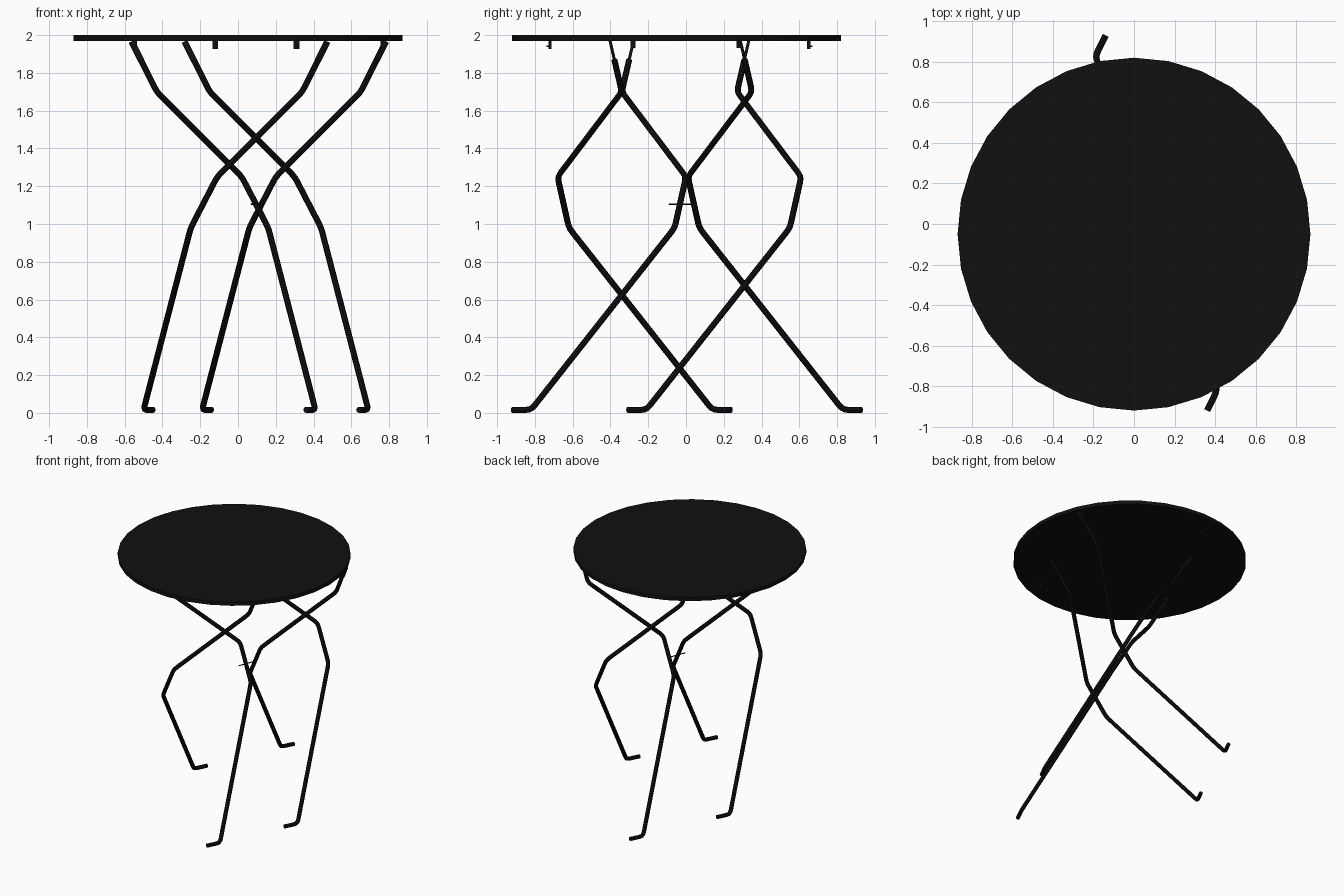
import bpy
from math import radians
from mathutils import Vector, Matrix

cube = bpy.data.objects.get("Cube")
if cube:
    bpy.data.objects.remove(cube, do_unlink=True)

BLACK = (0.005, 0.005, 0.005, 1)
black = bpy.data.materials.new("black paint")
black.use_nodes = True
black.diffuse_color = BLACK
black.node_tree.nodes["Principled BSDF"].inputs["Base Color"].default_value = BLACK


def finish(name, smooth=True):
    ob = bpy.context.object
    ob.name = name
    ob.data.materials.clear()
    ob.data.materials.append(black)
    if smooth:
        bpy.ops.object.shade_smooth_by_angle(angle=radians(40))
    return ob


def box(name, loc, size):
    bpy.ops.mesh.primitive_cube_add(size=1)
    ob = finish(name, False)
    ob.data.transform(Matrix.Translation(loc) @ Matrix.Diagonal((*size, 1)))
    return ob


def rounded(points, reach=0.03):
    """Replace each inner corner with a short arc."""
    path = [points[0]]
    for a, b, c in zip(points, points[1:], points[2:]):
        p = b + (a - b).normalized() * reach
        q = b + (c - b).normalized() * reach
        for t in (0, 0.33, 0.67, 1):
            path.append(p * (1 - t) ** 2 + b * 2 * t * (1 - t) + q * t * t)
    return path + [points[-1]]


def tube(name, points, radius):
    curve = bpy.data.curves.new(name, "CURVE")
    curve.dimensions = "3D"
    curve.bevel_depth = radius
    curve.bevel_resolution = 2
    curve.use_fill_caps = True
    spline = curve.splines.new("POLY")
    spline.points.add(len(points) - 1)
    for sp, p in zip(spline.points, points):
        sp.co = (*p, 1)
    ob = bpy.data.objects.new(name, curve)
    bpy.context.collection.objects.link(ob)
    bpy.ops.object.select_all(action="DESELECT")
    ob.select_set(True)
    bpy.context.view_layer.objects.active = ob
    bpy.ops.object.convert(target="MESH")
    return finish(name)


# Round table top
bpy.ops.mesh.primitive_cylinder_add(vertices=32, radius=0.87, depth=0.03,
                                    location=(0, -0.05, 1.985))
finish("table_top")

# Bent legs: one shared shape, placed in two parallel pairs facing each other
LEG = [(-0.05 * -1, -0.10, 0.016), (0, 0, 0.016), (0.25, 0.76, 0.98),
       (0.39, 0.82, 1.25), (0.84, 0.48, 1.70), (0.97, 0.54, 1.96)]


def leg(name, x, y, side):
    pts = [Vector((x + side * px, y - side * py * 1, z)) for px, py, z in LEG]
    knee, top = pts[-2], pts[-1]
    neck = knee.lerp(top, 0.65)
    tube(name, rounded(pts[:-1] + [neck]), 0.016)
    # Flattened end under the table top
    axis = (top - knee).normalized()
    flat = axis.cross(Vector((1, 0, 0))).normalized()
    wide = flat.cross(axis)
    rot = Matrix((wide, flat, axis)).transposed().to_4x4()
    tab = box(name + "_flat_end", (0, 0, 0),
              (0.032, 0.016, (top - neck).length + 0.01))
    tab.data.transform(Matrix.Translation((neck + top) / 2) @ rot)


leg("front_inner_leg", 0.41, -0.82, -1)
leg("front_outer_leg", 0.69, -0.21, -1)
leg("back_outer_leg", -0.50, 0.14, 1)
leg("back_inner_leg", -0.19, 0.83, 1)

# Pivot pin where the inner legs cross
tube("pivot_pin", [Vector((0.07, -0.09, 1.105)), Vector((0.125, 0.05, 1.105))], 0.004)

# Hinge brackets and catches under the top
for name, x, y in (("left_hinge", 0.77, 0.28), ("right_hinge", -0.55, -0.28)):
    box(name, (x, y, 1.952), (0.03, 0.025, 0.04))
for name, x, y, out in (("front_catch", 0.31, -0.72, -1), ("back_catch", -0.12, 0.65, 1)):
    box(name, (x, y, 1.95), (0.03, 0.018, 0.045))
    box(name + "_stud", (x, y + out * 0.013, 1.94), (0.01, 0.012, 0.008))
